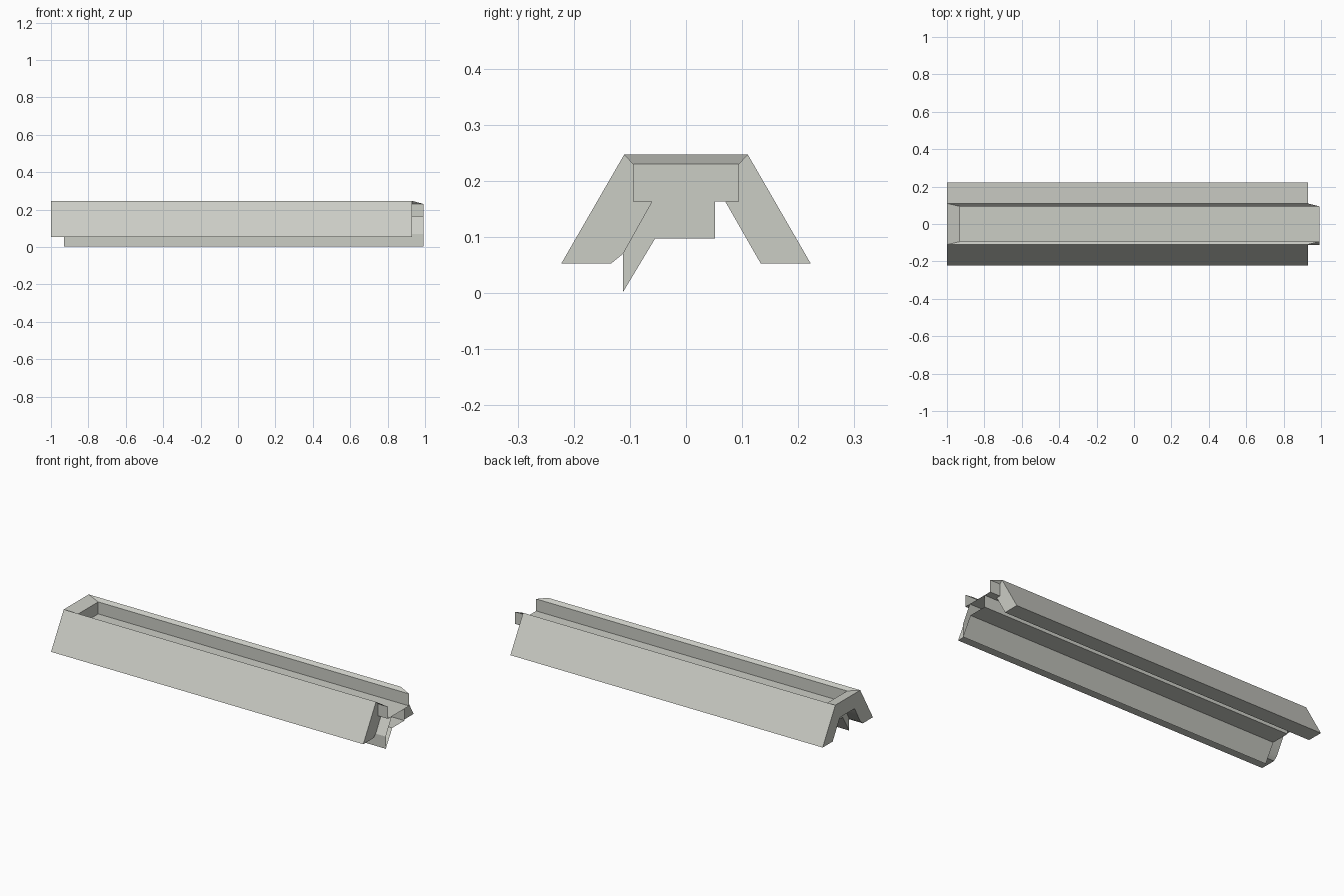
import bpy, bmesh, math

if "Cube" in bpy.data.objects:
    bpy.data.objects.remove(bpy.data.objects["Cube"])

grey = bpy.data.materials.new("pale_grey")
grey.diffuse_color = (0.60, 0.61, 0.56, 1)
grey.use_nodes = True
grey.node_tree.nodes["Principled BSDF"].inputs["Base Color"].default_value = grey.diffuse_color

X0, X1 = -1.0, 0.93      # body ends
T0, T1 = -0.93, 0.992    # channel ends


def build(name, loops, outward=False):
    """Mesh from polygon loops, welded, smooth with sharp corners."""
    bm = bmesh.new()
    for loop in loops:
        bm.faces.new([bm.verts.new(p) for p in loop])
    bmesh.ops.remove_doubles(bm, verts=bm.verts, dist=0.0005)
    if outward:
        bmesh.ops.recalc_face_normals(bm, faces=bm.faces)
    me = bpy.data.meshes.new(name)
    bm.to_mesh(me)
    bm.free()
    me.materials.append(grey)
    ob = bpy.data.objects.new(name, me)
    bpy.context.collection.objects.link(ob)
    bpy.ops.object.select_all(action='DESELECT')
    ob.select_set(True)
    bpy.context.view_layer.objects.active = ob
    bpy.ops.object.shade_smooth_by_angle(angle=math.radians(25))
    return ob


def strip(profile, xa, xb):
    """Quads swept along x from a (y, z) profile."""
    return [[(xa, *p), (xb, *p), (xb, *q), (xa, *q)]
            for p, q in zip(profile, profile[1:])]


# sloping legs with their end faces and the tapered rim of the channel
foot_out, foot_in = (0.222, 0.053), (0.133, 0.053)
ridge, lip, floor, arch = (0.11, 0.247), (0.094, 0.23), (0.094, 0.163), (0.07, 0.163)
inner_back = [foot_in, arch]
inner_front = [foot_in, (0.112, 0.07), (0.06, 0.163)]
for side, name, inner in ((1, "back_leg", inner_back), (-1, "front_leg", inner_front)):
    m = lambda p: (side * p[0], p[1])
    loops = strip([m(p) for p in [ridge, foot_out] + inner], X0, X1)
    loops.append([(X1, *m(p)) for p in [foot_out, ridge, lip, floor] + inner[::-1]])
    loops.append([(X0, *m(p)) for p in [foot_out, ridge] + inner[::-1]])
    # rim from the ridge down to the channel lip, tapering past the open end
    loops.append([(X0, *m(ridge)), (X1, *m(ridge)), (T1, *m(lip)), (T0, *m(lip))])
    build(name, loops, True)

# closed end: outer face, sloping rim and soffit
mir = lambda p: (-p[0], p[1])
build("end_wall", [
    [(X0, *ridge), (X0, *mir(ridge)), (X0, -0.06, 0.163), (X0, *arch)],
    [(X0, *ridge), (X0, *mir(ridge)), (T0, *mir(lip)), (T0, *lip)],
    [(X0, *arch), (X0, -0.06, 0.163), (T0, -0.06, 0.163), (T0, *arch)],
], True)

# open upper channel with a flat floor, closed at one end
upper = [mir(lip), mir(floor), floor, lip]
build("channel", strip(upper, T0, T1) + [[(T0, *p) for p in upper]])

# lower duct with a slanting drip slot
lower = [(-0.06, 0.163), (-0.112, 0.07), (-0.112, 0.002),
         (-0.055, 0.097), (0.052, 0.097), (0.052, 0.163)]
build("lower_duct", strip(lower, T0, T1) + [[(T0, *p) for p in lower]])
